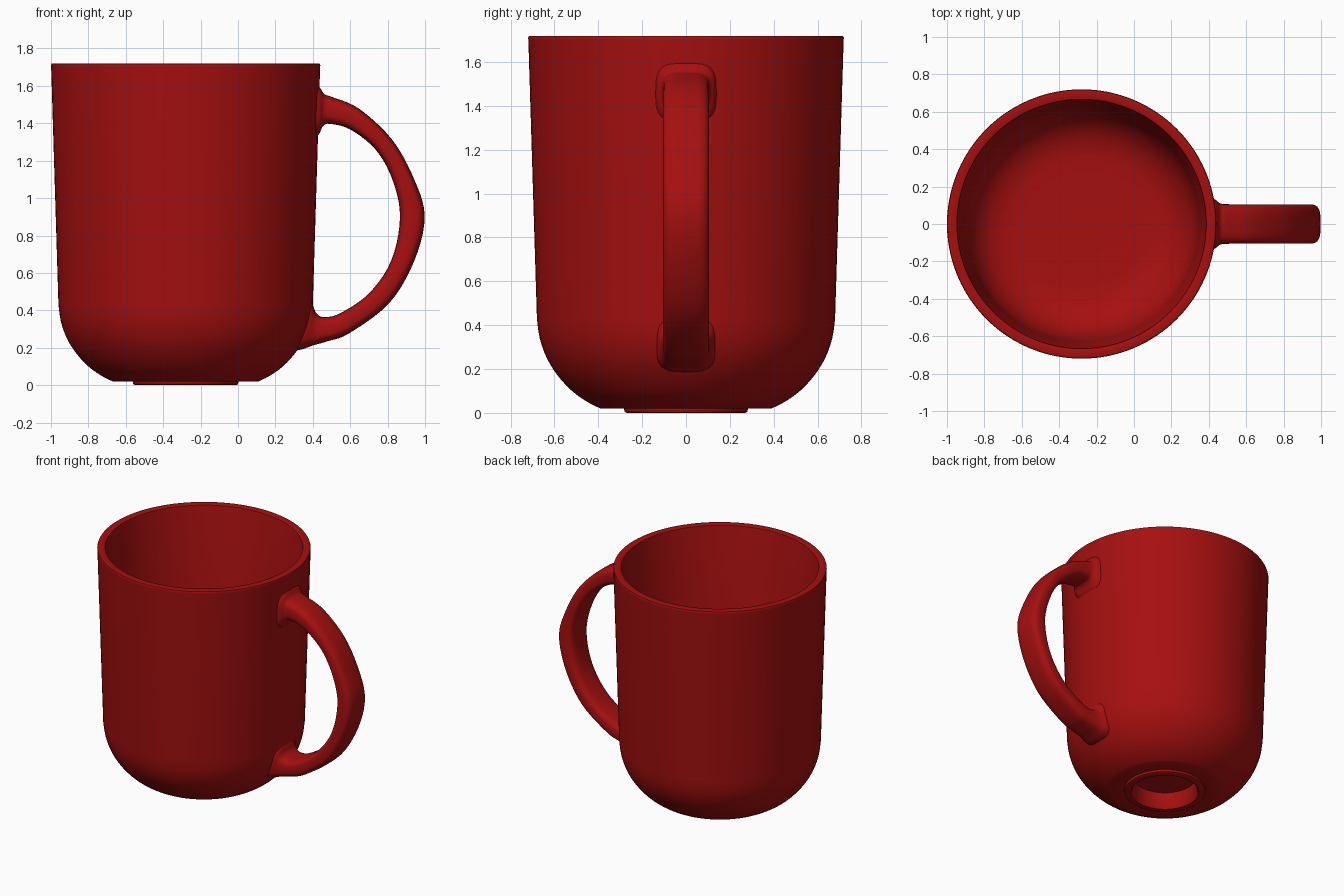
import bpy, math
from mathutils import Vector

cube = bpy.data.objects.get("Cube")
if cube:
    bpy.data.objects.remove(cube, do_unlink=True)

AXIS_X = -0.28
SIDES = 96

red = bpy.data.materials.new("glazed red")
red.use_nodes = True
color = (0.38, 0.005, 0.005, 1)
red.diffuse_color = color
red.node_tree.nodes["Principled BSDF"].inputs["Base Color"].default_value = color


def make_object(name, verts, faces, angle):
    mesh = bpy.data.meshes.new(name)
    mesh.from_pydata(verts, [], faces)
    mesh.materials.append(red)
    obj = bpy.data.objects.new(name, mesh)
    bpy.context.collection.objects.link(obj)
    bpy.ops.object.select_all(action="DESELECT")
    obj.select_set(True)
    bpy.context.view_layer.objects.active = obj
    bpy.ops.object.mode_set(mode="EDIT")
    bpy.ops.mesh.select_all(action="SELECT")
    bpy.ops.mesh.normals_make_consistent(inside=False)
    bpy.ops.object.mode_set(mode="OBJECT")
    bpy.ops.object.shade_smooth_by_angle(angle=math.radians(angle))
    return obj


def skin(rings):
    """Join equal rings of points into a closed tube with end caps."""
    n = len(rings[0])
    verts = [p for ring in rings for p in ring]
    faces = [(r * n + i, r * n + (i + 1) % n, (r + 1) * n + (i + 1) % n, (r + 1) * n + i)
             for r in range(len(rings) - 1) for i in range(n)]
    faces += [tuple(range(n)), tuple(range(len(verts) - n, len(verts)))]
    return verts, faces


def smooth_path(rows, steps):
    """Catmull-Rom interpolation through the given rows."""
    rows = [Vector(r) for r in rows]
    pts = [rows[0]] + rows + [rows[-1]]
    out = []
    for a, b, c, d in zip(pts, pts[1:], pts[2:], pts[3:]):
        for k in range(steps):
            t = k / steps
            out.append(0.5 * (2 * b + (c - a) * t + (2 * a - 5 * b + 4 * c - d) * t * t
                              + (3 * b - a - 3 * c + d) * t ** 3))
    return out + [rows[-1]]


# Cup: foot recess, foot ring, rounded outside, rim, inside and floor
foot = [(0.215, 0.12), (0.225, 0.015), (0.235, 0), (0.27, 0), (0.28, 0.005), (0.283, 0.02)]
outer = smooth_path([(0.39, 0.02), (0.45, 0.05), (0.52, 0.1), (0.585, 0.17),
                     (0.635, 0.25), (0.667, 0.34), (0.68, 0.43)], 3)
rim = [(0.719, 1.7), (0.72, 1.71), (0.717, 1.718), (0.71, 1.72),
       (0.674, 1.72), (0.667, 1.717), (0.665, 1.71)]
inner = smooth_path([(0.625, 0.47), (0.61, 0.38), (0.57, 0.29), (0.5, 0.22),
                     (0.4, 0.18), (0.25, 0.17)], 3)
profile = foot + [tuple(p) for p in outer] + rim + [tuple(p) for p in inner]
angles = [2 * math.pi * i / SIDES for i in range(SIDES)]
make_object("cup", *skin([[(AXIS_X + r * math.cos(a), r * math.sin(a), z) for a in angles]
                          for r, z in profile]), 40)

# Handle: outer edge x, z / inner edge x, z / half width, flared at both roots
edges = [
    (0.415, 1.61, 0.415, 1.32, 0.14),
    (0.44, 1.588, 0.436, 1.347, 0.128),
    (0.463, 1.555, 0.455, 1.385, 0.111),
    (0.505, 1.54, 0.49, 1.397, 0.105),
    (0.65, 1.476, 0.60, 1.367, 0.105),
    (0.826, 1.31, 0.735, 1.26, 0.105),
    (0.944, 1.096, 0.825, 1.1, 0.105),
    (0.998, 0.9, 0.866, 0.9, 0.105),
    (0.944, 0.668, 0.82, 0.668, 0.105),
    (0.81, 0.44, 0.70, 0.49, 0.105),
    (0.596, 0.278, 0.545, 0.384, 0.105),
    (0.48, 0.235, 0.46, 0.364, 0.107),
    (0.40, 0.212, 0.42, 0.383, 0.115),
    (0.345, 0.192, 0.403, 0.42, 0.13),
    (0.30, 0.185, 0.385, 0.45, 0.14),
]


def rounded(v):
    return math.copysign(abs(v) ** 0.6, v)


rings = []
for ox, oz, ix, iz, half in smooth_path(edges, 5):
    ring = []
    for i in range(32):
        a = 2 * math.pi * i / 32
        t = 0.5 + 0.5 * rounded(math.cos(a))
        ring.append((ix + (ox - ix) * t, half * rounded(math.sin(a)), iz + (oz - iz) * t))
    rings.append(ring)
make_object("handle", *skin(rings), 50)
